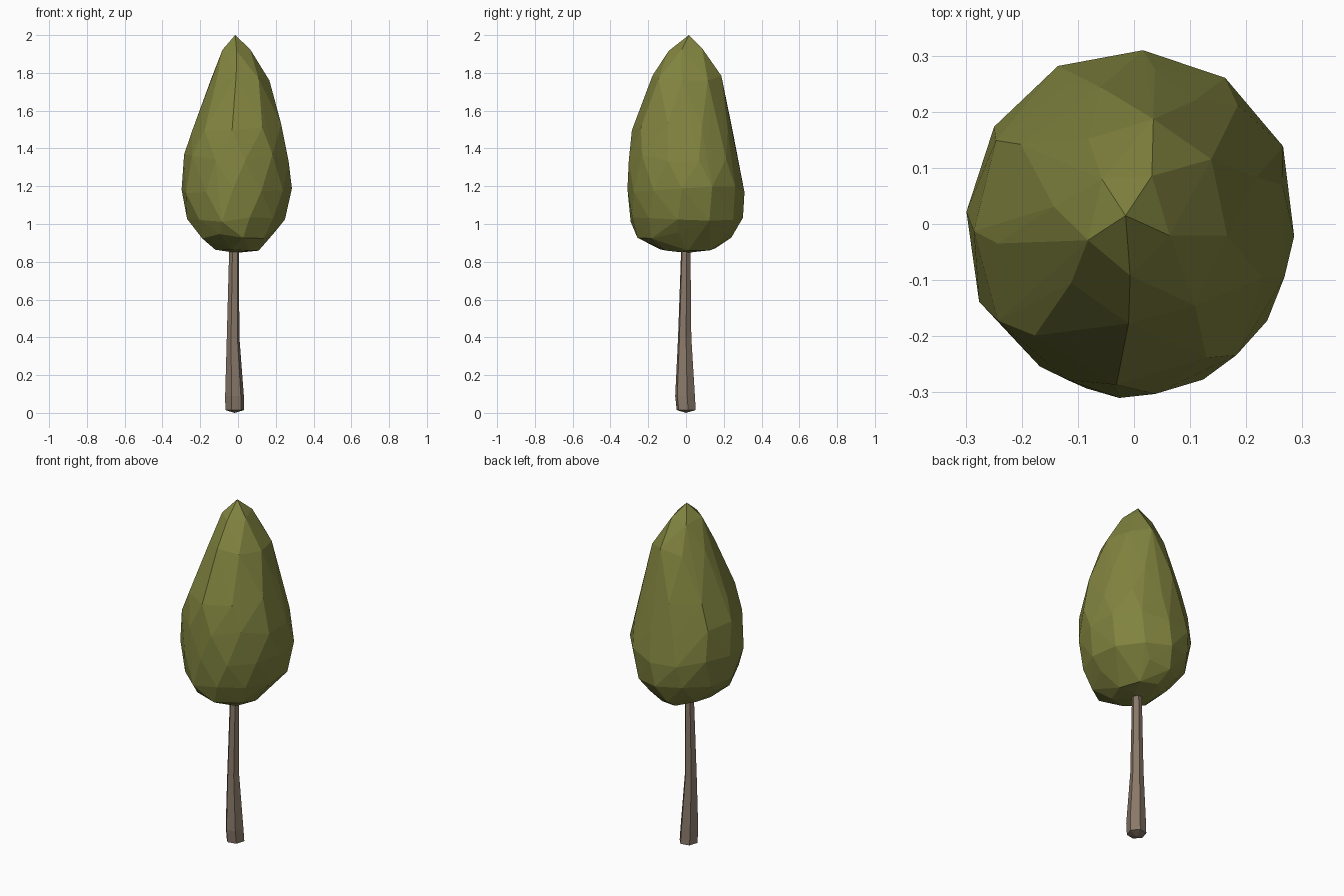
import bpy, bmesh, math, random

if "Cube" in bpy.data.objects:
    bpy.data.objects.remove(bpy.data.objects["Cube"])

random.seed(4)


def material(name, color):
    m = bpy.data.materials.new(name)
    m.diffuse_color = (*color, 1)
    m.use_nodes = True
    m.node_tree.nodes["Principled BSDF"].inputs["Base Color"].default_value = m.diffuse_color
    return m


def ring(z, x0, x1, y0, y1, sides, turn=0.0):
    """Points on a rounded outline that touches the given x and y limits."""
    cx, cy = (x0 + x1) / 2, (y0 + y1) / 2
    return [(cx + (x1 - x0) / 2 * math.cos(a), cy + (y1 - y0) / 2 * math.sin(a), z)
            for a in (2 * math.pi * i / sides + turn for i in range(sides))]


def finish(bm, name, mat):
    bmesh.ops.recalc_face_normals(bm, faces=bm.faces)
    me = bpy.data.meshes.new(name)
    bm.to_mesh(me)
    bm.free()
    me.materials.append(mat)
    ob = bpy.data.objects.new(name, me)
    bpy.context.collection.objects.link(ob)
    return ob


# Foliage: irregular faceted teardrop, hull over staggered jittered rings
crown = [  # z, xmin, xmax, ymin, ymax, sides
    (0.875, -0.13, 0.11, -0.14, 0.16, 7),
    (0.94, -0.21, 0.19, -0.26, 0.24, 10),
    (1.03, -0.27, 0.25, -0.30, 0.295, 11),
    (1.18, -0.30, 0.29, -0.31, 0.31, 12),
    (1.35, -0.285, 0.28, -0.305, 0.28, 11),
    (1.51, -0.245, 0.24, -0.285, 0.245, 9),
    (1.77, -0.145, 0.17, -0.18, 0.19, 8),
    (1.92, -0.085, 0.065, -0.09, 0.10, 5),
]
bm = bmesh.new()
for k, (z, x0, x1, y0, y1, n) in enumerate(crown):
    for x, y, h in ring(z, x0, x1, y0, y1, n, 0.5 * k):
        s = random.uniform(0.985, 1.025)
        bm.verts.new((max(-0.3, min(0.3, x * s)), max(-0.31, min(0.31, y * s)),
                      h + random.uniform(-0.02, 0.02)))
for tip in ((-0.015, 0.015, 2.0), (-0.03, 0.0, 0.85), (0.02, 0.03, 0.85), (0.0, -0.04, 0.852)):
    bm.verts.new(tip)
hull = bmesh.ops.convex_hull(bm, input=bm.verts)
bmesh.ops.delete(bm, geom=[v for v in bm.verts if not v.link_faces], context='VERTS')
finish(bm, "foliage", material("leaf_green", (0.22, 0.23, 0.05)))

# Trunk: six-sided tapering loft with a slightly pointed foot
SIDES = 6
bm = bmesh.new()
loops = [[bm.verts.new(p) for p in ring(*r, SIDES, 0.2)] for r in (
    (0.015, -0.068, 0.034, -0.052, 0.054),
    (0.09, -0.069, 0.032, -0.06, 0.05),
    (0.40, -0.060, 0.008, -0.044, 0.030),
    (0.95, -0.045, 0.005, -0.024, 0.024))]
for a, b in zip(loops, loops[1:]):
    for i in range(SIDES):
        j = (i + 1) % SIDES
        bm.faces.new((a[i], a[j], b[j], b[i]))
bm.faces.new(loops[-1])
foot = bm.verts.new((-0.018, 0, 0))
for i in range(SIDES):
    bm.faces.new((loops[0][(i + 1) % SIDES], loops[0][i], foot))
finish(bm, "trunk", material("bark_brown", (0.25, 0.19, 0.14)))
